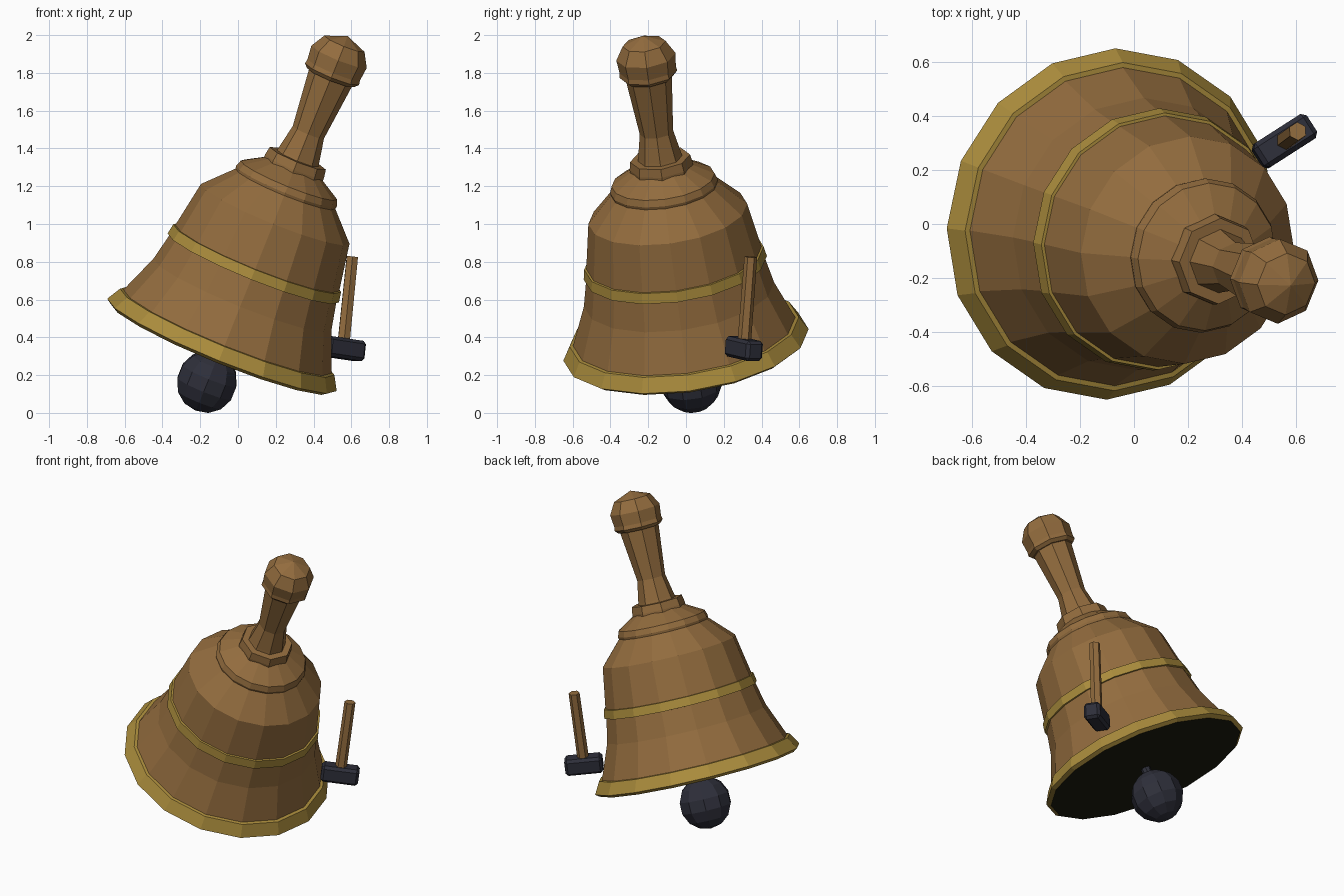
import bpy, bmesh, math
from mathutils import Vector, Matrix

if "Cube" in bpy.data.objects:
    bpy.data.objects.remove(bpy.data.objects["Cube"])

# Colours
def material(name, rgb):
    m = bpy.data.materials.new(name)
    m.diffuse_color = (*rgb, 1)
    m.use_nodes = True
    m.node_tree.nodes["Principled BSDF"].inputs["Base Color"].default_value = m.diffuse_color
    return m

BROWN = material("bronze_brown", (0.29, 0.15, 0.048))
GOLD = material("dull_gold", (0.40, 0.26, 0.045))
IRON = material("dark_iron", (0.027, 0.028, 0.042))
HOLLOW = material("dark_hollow", (0.010, 0.010, 0.004))

# Tilted frame of the bell: origin at the rim centre, z along its axis
AXIS = Vector((0.374, -0.128, 0.92)).normalized()
TILT = Matrix.Translation((-0.085, 0, 0.36)) @ \
    Vector((0, 0, 1)).rotation_difference(AXIS).to_matrix().to_4x4()


def finish(name, bm, mats, matrix):
    bmesh.ops.recalc_face_normals(bm, faces=bm.faces)
    mesh = bpy.data.meshes.new(name)
    bm.to_mesh(mesh)
    bm.free()
    for m in mats:
        mesh.materials.append(m)
    ob = bpy.data.objects.new(name, mesh)
    ob.matrix_world = matrix
    bpy.context.collection.objects.link(ob)
    return ob


def lathe(name, profile, sides, mats, matrix=TILT):
    """Closed solid turned from (height, radius) points, bottom to top."""
    bm = bmesh.new()
    rings = []
    for z, r in profile:
        angles = [2 * math.pi * i / sides for i in range(sides if r > 0 else 1)]
        rings.append([bm.verts.new((r * math.cos(a), r * math.sin(a), z)) for a in angles])
    for lo, hi in zip(rings, rings[1:]):
        for i in range(sides):
            j = (i + 1) % sides
            if len(hi) == 1:
                bm.faces.new((lo[i], lo[j], hi[0]))
            else:
                bm.faces.new((lo[i], lo[j], hi[j], hi[i]))
    bm.faces.new(rings[0])
    if len(rings[-1]) > 1:
        bm.faces.new(rings[-1])
    return finish(name, bm, mats, matrix)


# Bell body, flared below and rounded towards the shoulder
lathe("bell_body", [(0.06, 0.60), (0.29, 0.508), (0.45, 0.474), (0.50, 0.468),
                    (0.755, 0.424), (0.91, 0.275)], 16, [BROWN])

# Gold rim with the dark mouth as its underside
rim = lathe("rim", [(-0.018, 0.63), (0, 0.655), (0.075, 0.612), (0.078, 0.58)],
            16, [GOLD, HOLLOW])
for f in rim.data.polygons:
    if f.normal.z < -0.95:
        f.material_index = 1

# Gold band around the waist
lathe("waist_band", [(0.442, 0.47), (0.444, 0.489), (0.50, 0.479), (0.502, 0.46)],
      16, [GOLD])

# Shoulder plate and collar under the handle
lathe("shoulder_plate", [(0.90, 0.285), (0.915, 0.288), (0.95, 0.275), (1.03, 0.14)],
      16, [BROWN])
lathe("collar", [(1.0, 0.168), (1.03, 0.168), (1.075, 0.16)], 8, [BROWN])

# Grip with a narrow neck, and its rounded knob
lathe("grip", [(1.06, 0.122), (1.09, 0.115), (1.225, 0.089), (1.56, 0.125)], 8, [BROWN])
lathe("grip_knob", [(1.54, 0.135), (1.56, 0.154), (1.585, 0.15), (1.66, 0.158),
                    (1.735, 0.115), (1.78, 0)], 8, [BROWN])

# Clapper stem and ball
lathe("clapper_stem", [(-0.12, 0.03), (-0.01, 0.03)], 8, [IRON])
bm = bmesh.new()
bmesh.ops.create_uvsphere(bm, u_segments=10, v_segments=7, radius=0.165)
finish("clapper_ball", bm, [IRON], TILT @ Matrix.Translation((0, 0, -0.213)))

# Striking hammer: frame with x along the head and z along the handle
hz = Vector((0.10, 0.075, 0.99)).normalized()
hx = Vector((0.84, 0.54, 0))
hx = (hx - hz * hx.dot(hz)).normalized()
hy = hz.cross(hx)
HAMMER = Matrix.Translation((0.556, 0.306, 0.34)) @ \
    Matrix((hx, hy, hz)).transposed().to_4x4()

bm = bmesh.new()
bmesh.ops.create_cube(bm, size=1)
bmesh.ops.scale(bm, vec=(0.235, 0.105, 0.108), verts=bm.verts)
bmesh.ops.bevel(bm, geom=bm.edges[:], offset=0.017, segments=1, affect='EDGES')
finish("hammer_head", bm, [IRON], HAMMER)
lathe("hammer_handle", [(0.03, 0.036), (0.49, 0.034)], 6, [BROWN], HAMMER)
